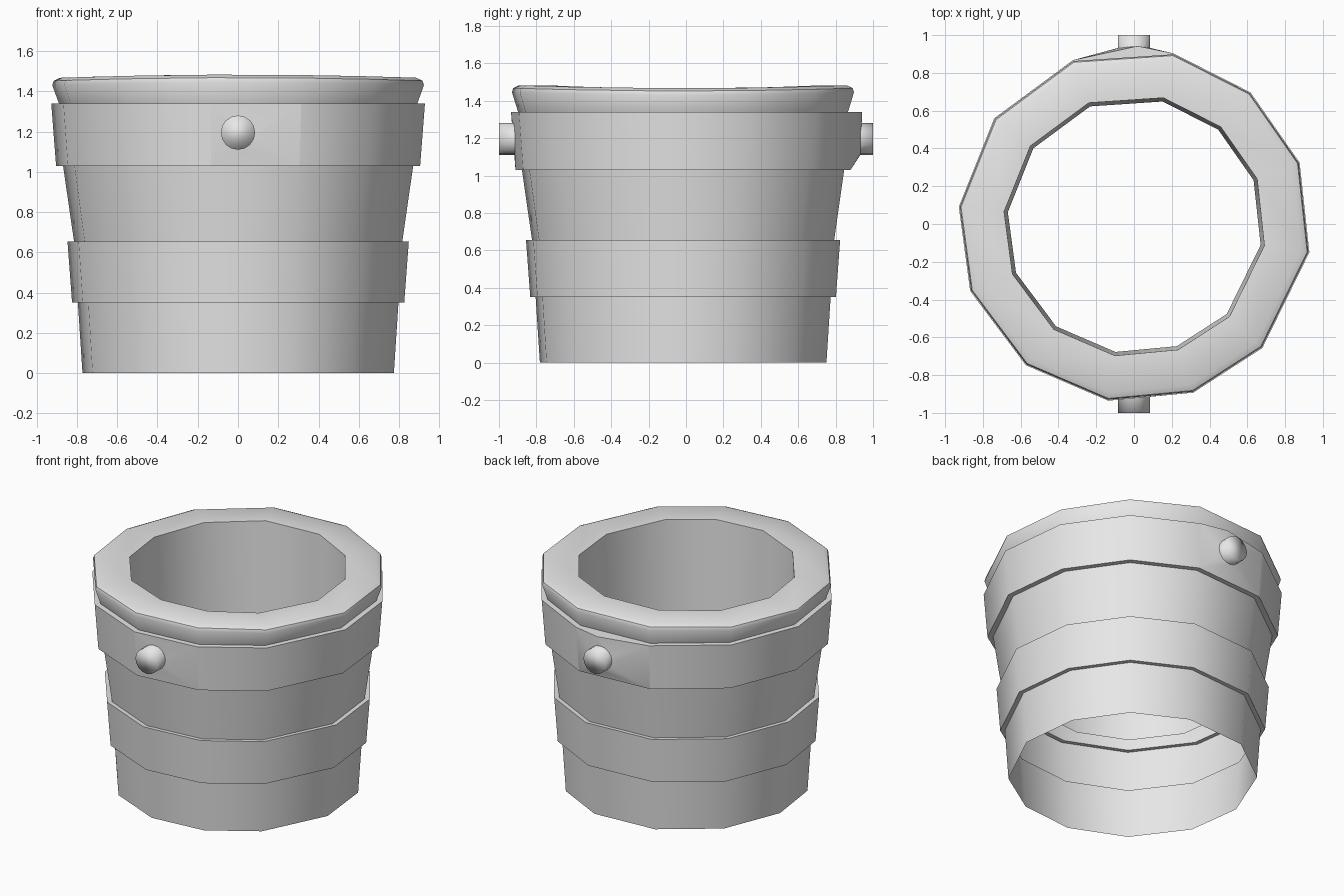
import bpy
import bmesh
from math import sin, cos, radians, pi
from mathutils import Vector

cube = bpy.data.objects.get("Cube")
if cube:
    bpy.data.objects.remove(cube, do_unlink=True)

grey = bpy.data.materials.new("plain_grey")
grey.use_nodes = True
grey.diffuse_color = (0.8, 0.8, 0.8, 1)
grey.node_tree.nodes["Principled BSDF"].inputs["Base Color"].default_value = (0.8, 0.8, 0.8, 1)

# Slightly uneven, hand-cut stave corners, counter-clockwise in degrees
ANGLES = [-158.4, -128, -98.6, -70.6, -43.7, -8.6, 21, 49, 77.3, 110.4, 142.5, 173.8]
BAND_LOW, BAND_HIGH = (0.912, 1.03), (0.936, 1.34)


def corner(radius, z, degrees):
    a = radians(degrees)
    return Vector((0.003 + radius * cos(a), -0.01 + radius * sin(a), z))


def finish(name, bm, smooth_angle):
    mesh = bpy.data.meshes.new(name)
    bm.to_mesh(mesh)
    bm.free()
    mesh.materials.append(grey)
    obj = bpy.data.objects.new(name, mesh)
    bpy.context.collection.objects.link(obj)
    bpy.ops.object.select_all(action='DESELECT')
    obj.select_set(True)
    bpy.context.view_layer.objects.active = obj
    if smooth_angle:
        bpy.ops.object.shade_smooth_by_angle(angle=radians(smooth_angle))
    else:
        bpy.ops.object.shade_smooth()
    return obj


# Bucket: one open shell, up the outside, over the rim and down the inside
profile = [
    (0.78, 0), (0.803, 0.35),                       # lower wall
    (0.832, 0.35), (0.855, 0.655),                  # middle band
    (0.822, 0.652), (0.877, 1.03),                  # upper wall
    BAND_LOW, BAND_HIGH,                            # upper band
    (0.898, 1.34), (0.931, 1.43), (0.924, 1.452),   # flared rim
    (0.892, 1.467), (0.695, 1.465),
    (0.675, 0.64),                                  # inner wall, open below
]
bm = bmesh.new()
rings = []
for radius, z in profile:
    ring = []
    for a in ANGLES:
        # The rim rises a little at front and back
        lift = 0.016 * sin(radians(a)) ** 2 if z > 1.4 else 0
        ring.append(bm.verts.new(corner(radius, z + lift, a)))
    rings.append(ring)
for low, high in zip(rings, rings[1:]):
    for i in range(len(ANGLES)):
        j = (i + 1) % len(ANGLES)
        bm.faces.new((low[i], low[j], high[j], high[i]))
finish("bucket", bm, 40)


def circle(y, radius, count=16):
    return [Vector((radius * cos(2 * pi * k / count), y, 1.195 + radius * sin(2 * pi * k / count)))
            for k in range(count)]


# Handle mounts: band panels swelling out to a round knob
def add_mount(side, first, second, base_y, extra):
    bm = bmesh.new()
    points = [corner(r, z, a) for r, z in (BAND_LOW, BAND_HIGH) for a in (first, second)]
    points += circle(base_y, 0.085) + extra
    verts = [bm.verts.new(p) for p in points]
    hull = bmesh.ops.convex_hull(bm, input=verts)
    loose = [v for v in hull["geom_interior"] if isinstance(v, bmesh.types.BMVert)]
    bmesh.ops.delete(bm, geom=loose, context='VERTS')
    bmesh.ops.recalc_face_normals(bm, faces=bm.faces[:])
    finish(side + "_mount", bm, 30)

    # Knob with a soft shaded end
    bm = bmesh.new()
    end_y = 1 if base_y > 0 else -1
    inner = [bm.verts.new(p) for p in circle(base_y * 0.96, 0.085)]
    outer = [bm.verts.new(p) for p in circle(end_y, 0.085)]
    for i in range(len(inner)):
        j = (i + 1) % len(inner)
        bm.faces.new((inner[i], inner[j], outer[j], outer[i]))
    bm.faces.new(outer)
    bmesh.ops.recalc_face_normals(bm, faces=bm.faces[:])
    finish(side + "_knob", bm, None)


add_mount("front", ANGLES[2], ANGLES[3], -0.915, [])
add_mount("back", ANGLES[8], ANGLES[9], 0.932, [Vector((0.02, 0.942, 1.34))])
